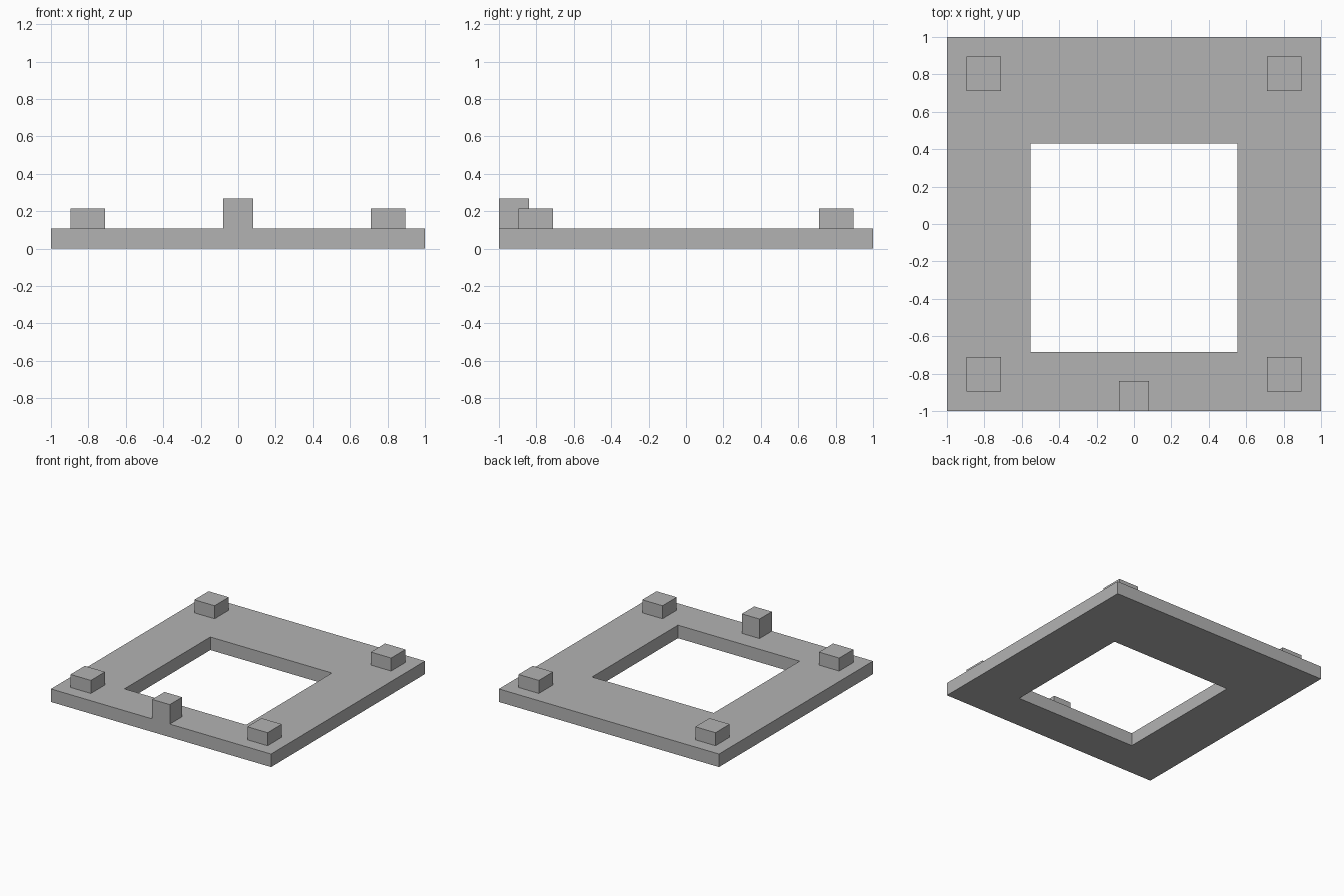
import bpy
import bmesh

if "Cube" in bpy.data.objects:
    bpy.data.objects.remove(bpy.data.objects["Cube"])

PLATE_TOP = 0.107

grey = bpy.data.materials.new("mid_grey")
grey.diffuse_color = (0.45, 0.45, 0.45, 1)
grey.use_nodes = True
grey.node_tree.nodes["Principled BSDF"].inputs["Base Color"].default_value = grey.diffuse_color


def finish(name, bm):
    bmesh.ops.recalc_face_normals(bm, faces=bm.faces)
    mesh = bpy.data.meshes.new(name)
    bm.to_mesh(mesh)
    bm.free()
    mesh.materials.append(grey)
    obj = bpy.data.objects.new(name, mesh)
    bpy.context.collection.objects.link(obj)


def box(name, x, y, z):
    """Box spanning the given (min, max) ranges."""
    bm = bmesh.new()
    bmesh.ops.create_cube(bm, size=1)
    for v in bm.verts:
        v.co = [r[0] if c < 0 else r[1] for c, r in zip(v.co, (x, y, z))]
    finish(name, bm)


def rectangle(x0, x1, y0, y1):
    return [(x0, y0), (x1, y0), (x1, y1), (x0, y1)]


# Base plate with an off-centre rectangular opening
bm = bmesh.new()
outer = [bm.verts.new((*p, 0)) for p in rectangle(-1, 1, -1, 1)]
inner = [bm.verts.new((*p, 0)) for p in rectangle(-0.553, 0.553, -0.685, 0.43)]
for i in range(4):
    j = (i + 1) % 4
    bm.faces.new((outer[i], outer[j], inner[j], inner[i]))
ring = bmesh.ops.extrude_face_region(bm, geom=bm.faces[:], use_keep_orig=True)
top = [g for g in ring["geom"] if isinstance(g, bmesh.types.BMVert)]
bmesh.ops.translate(bm, verts=top, vec=(0, 0, PLATE_TOP))
finish("base_plate", bm)

# Four corner pads
for x_name, sx in (("left", -1), ("right", 1)):
    for y_name, sy in (("front", -1), ("back", 1)):
        x, y = 0.803 * sx, 0.803 * sy
        box(f"{y_name}_{x_name}_pad", (x - 0.092, x + 0.092),
            (y - 0.092, y + 0.092), (PLATE_TOP, 0.214))

# Taller tab flush with the front edge
box("front_tab", (-0.08, 0.08), (-1, -0.84), (PLATE_TOP, 0.267))
